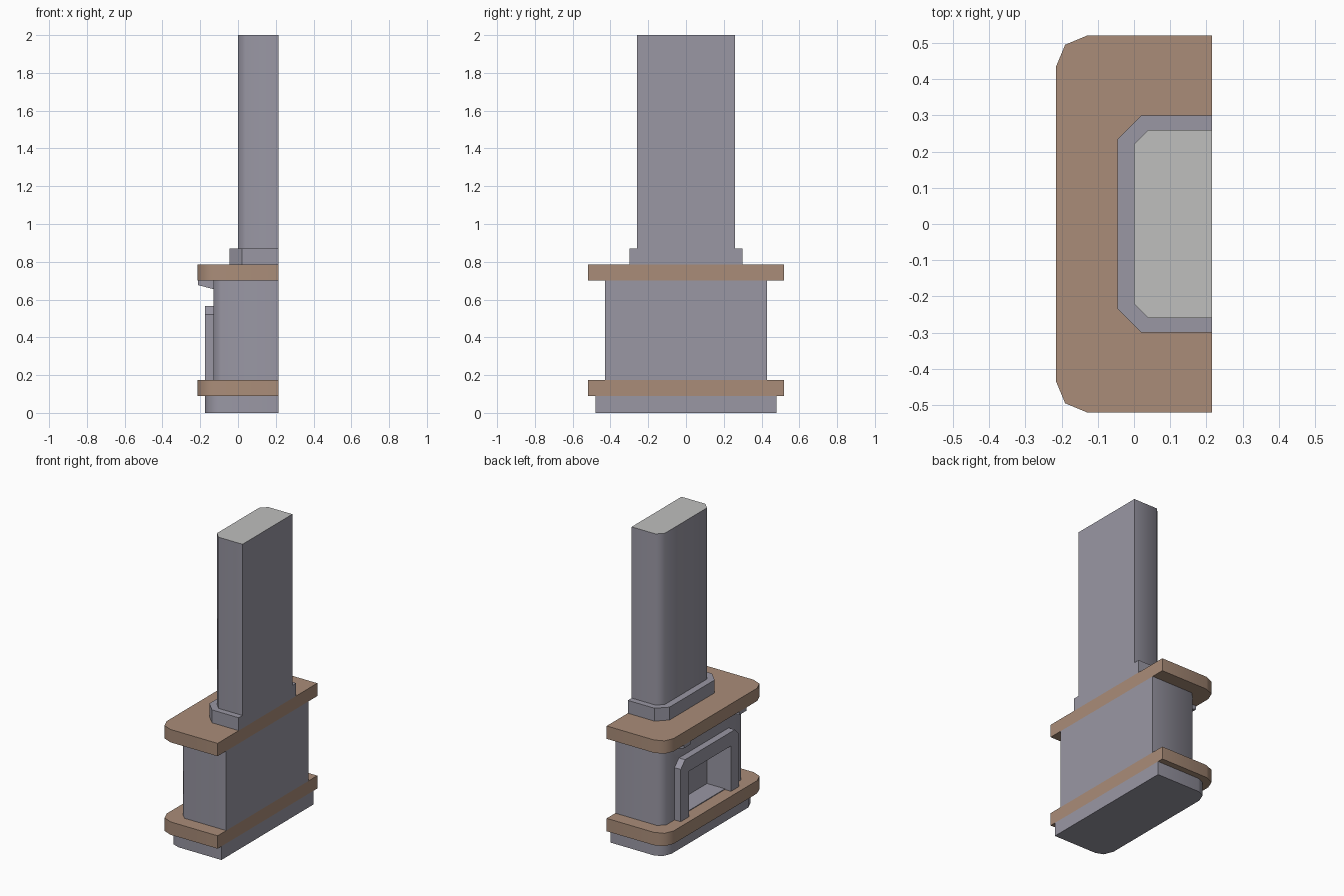
import bpy
import bmesh
from mathutils import Vector
from math import radians

default = bpy.data.objects.get("Cube")
if default:
    bpy.data.objects.remove(default, do_unlink=True)


def material(name, rgb):
    m = bpy.data.materials.new(name)
    m.use_nodes = True
    m.diffuse_color = (*rgb, 1)
    m.node_tree.nodes["Principled BSDF"].inputs["Base Color"].default_value = (*rgb, 1)
    return m


stone = material("grey stone", (0.32, 0.31, 0.37))
brown = material("brown slab", (0.40, 0.265, 0.19))
cap = material("light cap", (0.52, 0.52, 0.515))


def extrude(name, points, offset, mat, smooth=False):
    """Extrude a closed 3D outline along an offset."""
    bm = bmesh.new()
    face = bm.faces.new([bm.verts.new(p) for p in points])
    out = bmesh.ops.extrude_face_region(bm, geom=[face])
    verts = [v for v in out["geom"] if isinstance(v, bmesh.types.BMVert)]
    bmesh.ops.translate(bm, verts=verts, vec=Vector(offset))
    bmesh.ops.recalc_face_normals(bm, faces=bm.faces)
    mesh = bpy.data.meshes.new(name)
    bm.to_mesh(mesh)
    bm.free()
    ob = bpy.data.objects.new(name, mesh)
    bpy.context.collection.objects.link(ob)
    mesh.materials.append(mat)
    if smooth:
        shade(ob)
    return ob


def activate(ob):
    bpy.ops.object.select_all(action="DESELECT")
    ob.select_set(True)
    bpy.context.view_layer.objects.active = ob


def shade(ob):
    activate(ob)
    bpy.ops.object.shade_smooth_by_angle(angle=radians(50))


BACK = 0.215


def slab(name, corner, z0, z1, mat, smooth=False):
    """Flat-backed block; corner lists (x, y) from the side to the front."""
    half = [(BACK, corner[0][1])] + corner
    plan = half + [(x, -y) for x, y in reversed(half)]
    return extrude(name, [(x, y, z0) for x, y in plan], (0, 0, z1 - z0), mat, smooth)


# Base, hearth and mantel slabs
slab("plinth", [(-0.10, 0.48), (-0.15, 0.46), (-0.175, 0.40)], 0, 0.09, stone, True)
edge = [(-0.13, 0.52), (-0.19, 0.495), (-0.215, 0.435)]
slab("hearth_slab", edge, 0.09, 0.175, brown, True)
slab("mantel_slab", edge, 0.70, 0.785, brown, True)

# Main body with a recessed firebox
body = slab("fireplace_body", [(-0.09, 0.43), (-0.13, 0.39)], 0.175, 0.70, stone)
cutter = extrude("firebox_cutter",
                 [(-0.3, -0.22, 0.18), (-0.3, 0.22, 0.18), (-0.3, 0.22, 0.475), (-0.3, -0.22, 0.475)],
                 (0.3, 0, 0), stone)
cutter.hide_render = True
activate(body)
cut = body.modifiers.new("firebox", "BOOLEAN")
cut.object = cutter
cut.solver = "EXACT"
bpy.ops.object.modifier_apply(modifier=cut.name)
bpy.data.objects.remove(cutter, do_unlink=True)
shade(body)

# Raised surround around the firebox
side = [(0.22, 0.475), (0.22, 0.175), (0.305, 0.175), (0.305, 0.52), (0.26, 0.567)]
outline = side + [(-y, z) for y, z in reversed(side)]
extrude("firebox_surround", [(-0.175, y, z) for y, z in outline], (0.045, 0, 0), stone)

# Brackets under the mantel
for label, y in (("left", 0.29), ("right", -0.29)):
    profile = [(-0.213, 0.70), (-0.213, 0.677), (-0.13, 0.655), (-0.13, 0.70)]
    extrude("mantel_bracket_" + label, [(x, y - 0.035, z) for x, z in profile],
            (0, 0.07, 0), stone)

# Chimney foot and flue with a light top
slab("chimney_foot", [(0.02, 0.30), (-0.045, 0.235)], 0.785, 0.87, stone)
flue = slab("chimney_flue", [(0.04, 0.26), (0.0, 0.22)], 0.87, 2.0, stone, True)
flue.data.materials.append(cap)
for p in flue.data.polygons:
    if p.normal.z > 0.9:
        p.material_index = 1
